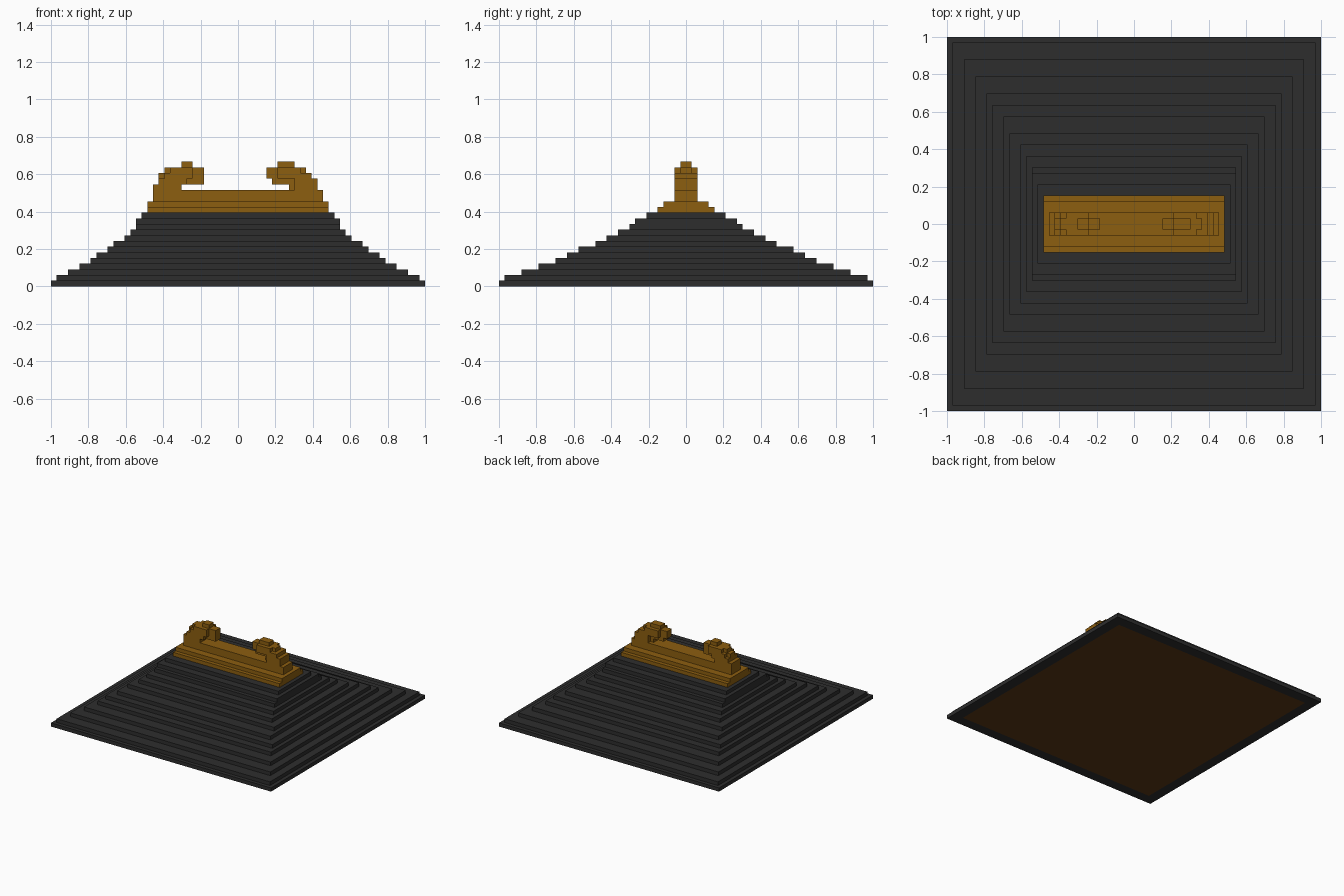
import bpy
import bmesh

cube = bpy.data.objects.get("Cube")
if cube:
    bpy.data.objects.remove(cube, do_unlink=True)

U = 1 / 33  # one block


def material(name, color):
    m = bpy.data.materials.new(name)
    m.use_nodes = True
    m.diffuse_color = (*color, 1)
    bsdf = m.node_tree.nodes["Principled BSDF"]
    bsdf.inputs["Base Color"].default_value = (*color, 1)
    bsdf.inputs["Roughness"].default_value = 0.9
    return m


slate = material("charcoal", (0.027, 0.027, 0.027))
gold = material("ochre gold", (0.264, 0.112, 0.005))
brown = material("dark brown", (0.107, 0.040, 0.007))


def finish(name, bm, mats):
    bmesh.ops.recalc_face_normals(bm, faces=bm.faces)
    mesh = bpy.data.meshes.new(name)
    bm.to_mesh(mesh)
    bm.free()
    for m in mats:
        mesh.materials.append(m)
    obj = bpy.data.objects.new(name, mesh)
    bpy.context.collection.objects.link(obj)
    return obj


def terraces(name, halves, z, mats, floor_inset=0):
    """Closed stepped solid, one block per (half width, half depth) layer."""
    bm = bmesh.new()
    rings = []
    for i, (hx, hy) in enumerate(halves):
        for h in (z + i, z + i + 1):
            rings.append([bm.verts.new((sx * hx * U, sy * hy * U, h * U))
                          for sx, sy in ((-1, -1), (1, -1), (1, 1), (-1, 1))])
    floor = bm.faces.new(rings[0][::-1])
    for a, b in zip(rings, rings[1:]):
        for k in range(4):
            n = (k + 1) % 4
            bm.faces.new((a[k], a[n], b[n], b[k]))
    bm.faces.new(rings[-1])
    bm.normal_update()
    if floor_inset:
        bmesh.ops.inset_individual(bm, faces=[floor], thickness=floor_inset * U)
        floor.material_index = 1
    # drop the empty faces between equally wide layers
    bmesh.ops.remove_doubles(bm, verts=bm.verts, dist=1e-5)
    return finish(name, bm, mats)


def block(bm, x0, x1, y0, y1, z0, z1):
    verts = bmesh.ops.create_cube(bm, size=1)["verts"]
    for v in verts:
        v.co.x = (x0 if v.co.x < 0 else x1) * U
        v.co.y = (y0 if v.co.y < 0 else y1) * U
        v.co.z = (z0 if v.co.z < 0 else z1) * U


def horn(name, side, wide, narrow):
    """Curled end piece from (inner, outer, bottom, top) runs of blocks."""
    bm = bmesh.new()
    for runs, half in ((wide, 2), (narrow, 1)):
        for a, b, z0, z1 in runs:
            x0, x1 = sorted((side * a, side * b))
            block(bm, x0, x1, -half, half, z0, z1)
    return finish(name, bm, [gold])


# Stepped roof with an inset ceiling underneath
widths = (33, 32, 30, 28, 26, 25, 23, 22, 20, 19, 18, 18, 17)
depths = (33, 32, 29, 26, 23, 21, 19, 16, 14, 12, 10, 9, 7)
terraces("stepped_roof", list(zip(widths, depths)), 0, [slate, brown], 4)

# Ridge beam
terraces("ridge_beam", [(16, 5), (16, 4), (15, 2), (15, 2)], 13, [gold])

# Curled ridge ends, slightly different on each side
horn("right_ridge_end", -1,
     wide=[(10, 15, 17, 18), (9, 14, 18, 19), (8, 13, 19, 20), (8, 12, 20, 21)],
     narrow=[(6, 9, 18, 19), (6, 8, 19, 21), (13, 14, 19, 20),
             (12, 13, 20, 21), (8, 10, 21, 22)])
horn("left_ridge_end", 1,
     wide=[(10, 14, 17, 18), (10, 14, 18, 19), (7, 13, 19, 20), (7, 11, 20, 21)],
     narrow=[(9, 10, 17, 18), (6, 10, 18, 19), (5, 7, 19, 21),
             (11, 12, 20, 21), (7, 10, 21, 22)])
